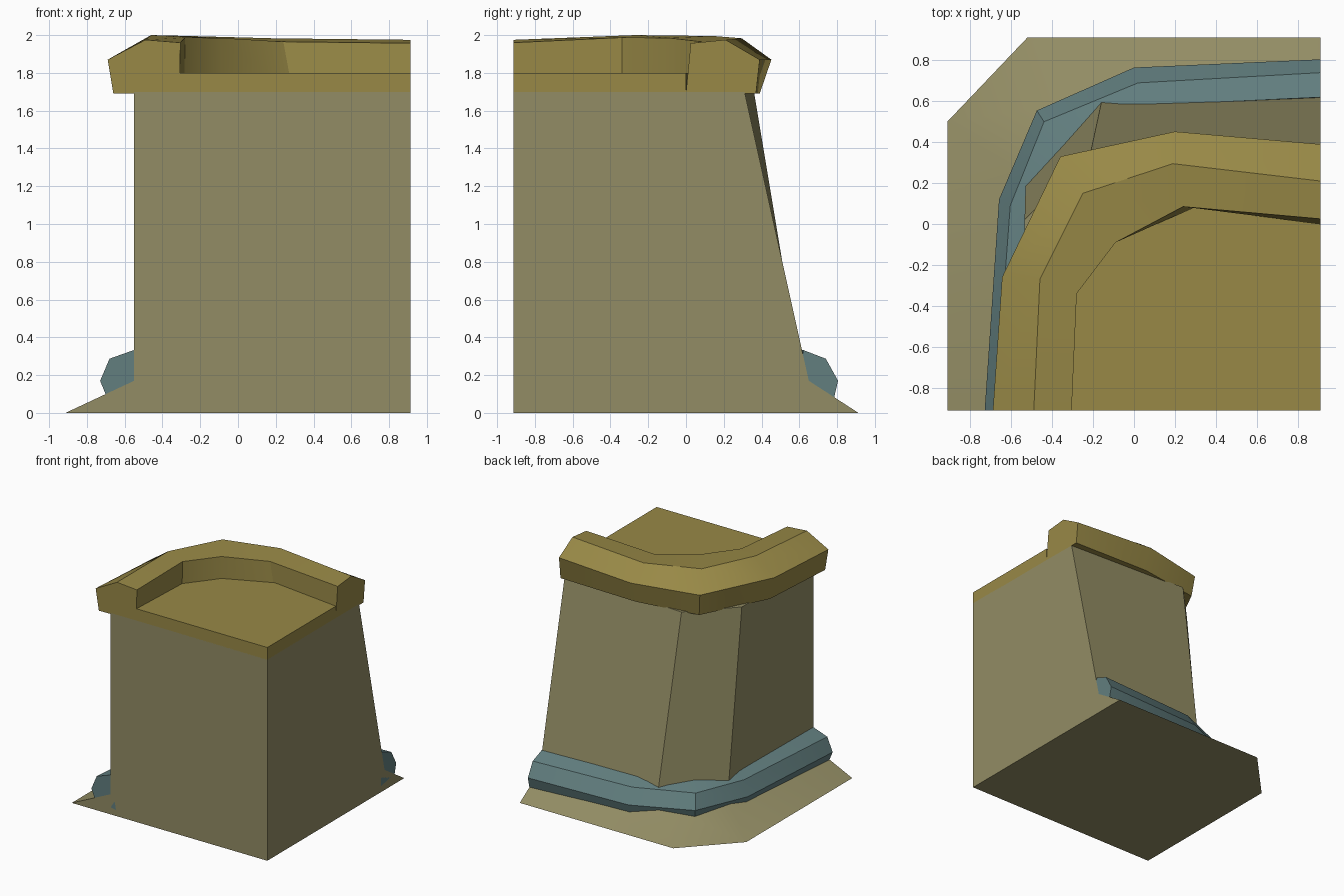
import bpy
import bmesh

if "Cube" in bpy.data.objects:
    bpy.data.objects.remove(bpy.data.objects["Cube"], do_unlink=True)

E = 0.913  # half width of the tile


def material(name, rgb):
    m = bpy.data.materials.new(name)
    m.use_nodes = True
    m.diffuse_color = (*rgb, 1)
    bsdf = next(n for n in m.node_tree.nodes if n.type == "BSDF_PRINCIPLED")
    bsdf.inputs["Base Color"].default_value = (*rgb, 1)
    bsdf.inputs["Roughness"].default_value = 0.9
    return m


def finish(bm, name, mat):
    bmesh.ops.recalc_face_normals(bm, faces=bm.faces)
    mesh = bpy.data.meshes.new(name)
    bm.to_mesh(mesh)
    bm.free()
    mesh.materials.append(mat)
    ob = bpy.data.objects.new(name, mesh)
    bpy.context.collection.objects.link(ob)
    bpy.ops.object.select_all(action="DESELECT")
    ob.select_set(True)
    bpy.context.view_layer.objects.active = ob
    bpy.ops.object.shade_smooth_by_angle(angle=0.5)
    return ob


def at(z, points):
    """Lift plan points to a height, or to one height per point."""
    heights = z if isinstance(z, list) else [z] * len(points)
    return [(x, y, h) for (x, y), h in zip(points, heights)]


def stack(name, rings, mat):
    """Solid from closed horizontal rings, bottom to top."""
    bm = bmesh.new()
    rows = [[bm.verts.new(p) for p in r] for r in rings]
    n = len(rows[0])
    for a, b in zip(rows, rows[1:]):
        for i in range(n):
            j = (i + 1) % n
            bm.faces.new((a[i], a[j], b[j], b[i]))
    bm.faces.new(rows[0])
    bm.faces.new(rows[-1])
    return finish(bm, name, mat)


def band(name, rails, mat):
    """Moulding spanning rails that run around the corner, with closed ends."""
    bm = bmesh.new()
    rows = [[bm.verts.new(p) for p in r] for r in rails]
    for a, b in zip(rows, rows[1:] + rows[:1]):
        for i in range(len(a) - 1):
            bm.faces.new((a[i], a[i + 1], b[i + 1], b[i]))
    bm.faces.new([r[0] for r in rows])
    bm.faces.new([r[-1] for r in rows])
    return finish(bm, name, mat)


stone = material("olive stone", (0.29, 0.265, 0.128))
moss = material("mustard cap", (0.315, 0.25, 0.062))
teal = material("slate teal", (0.122, 0.21, 0.212))

corner = (E, -E)

# Rock column with its flared foot
stack("rock_body", [
    at(0, [(-E, -E), (-E, 0.5), (-0.52, E), (E, E), corner]),
    at(0.17, [(-0.55, -E), (-0.53, 0.2), (-0.155, 0.615), (E, 0.65), corner]),
    at(1.7, [(-0.55, -E), (-0.535, 0.02), (-0.21, 0.36), (E, 0.31), corner]),
], stone)

# Rounded moulding around the foot
band("foot_moulding", [
    at(0.05, [(-0.5, -E), (-0.48, 0.05), (-0.3, 0.35), (0.05, 0.55), (E, 0.6)]),
    at(0.085, [(-0.695, -E), (-0.63, 0.11), (-0.455, 0.53), (0.01, 0.74), (E, 0.785)]),
    at(0.17, [(-0.73, -E), (-0.66, 0.12), (-0.475, 0.555), (0, 0.765), (E, 0.805)]),
    at(0.287, [(-0.68, -E), (-0.605, 0.09), (-0.44, 0.5), (0.02, 0.69), (E, 0.74)]),
    at(0.333, [(-0.55, -E), (-0.52, 0.05), (-0.33, 0.37), (0.05, 0.58), (E, 0.62)]),
], teal)

# Top slab and its raised rim share the inner curve
inner = [(-0.31, -E), (-0.285, -0.34), (-0.09, -0.09), (0.29, 0.08), (E, 0)]
stack("cap_floor", [at(1.695, inner + [corner]), at(1.8, inner + [corner])], moss)
band("cap_rim", [
    at(1.695, inner),
    at(1.69, [(-0.66, -E), (-0.615, -0.24), (-0.34, 0.31), (0.2, 0.39), (E, 0.37)]),
    at(1.87, [(-0.69, -E), (-0.645, -0.26), (-0.36, 0.33), (0.2, 0.452), (E, 0.39)]),
    at([1.975, 2.0, 1.995, 1.983, 1.975],
       [(-0.49, -E), (-0.46, -0.27), (-0.25, 0.15), (0.19, 0.295), (E, 0.21)]),
    at([1.96, 1.987, 1.985, 1.965, 1.957],
       [(-0.305, -E), (-0.28, -0.34), (-0.09, -0.09), (0.24, 0.085), (E, 0.025)]),
], moss)
